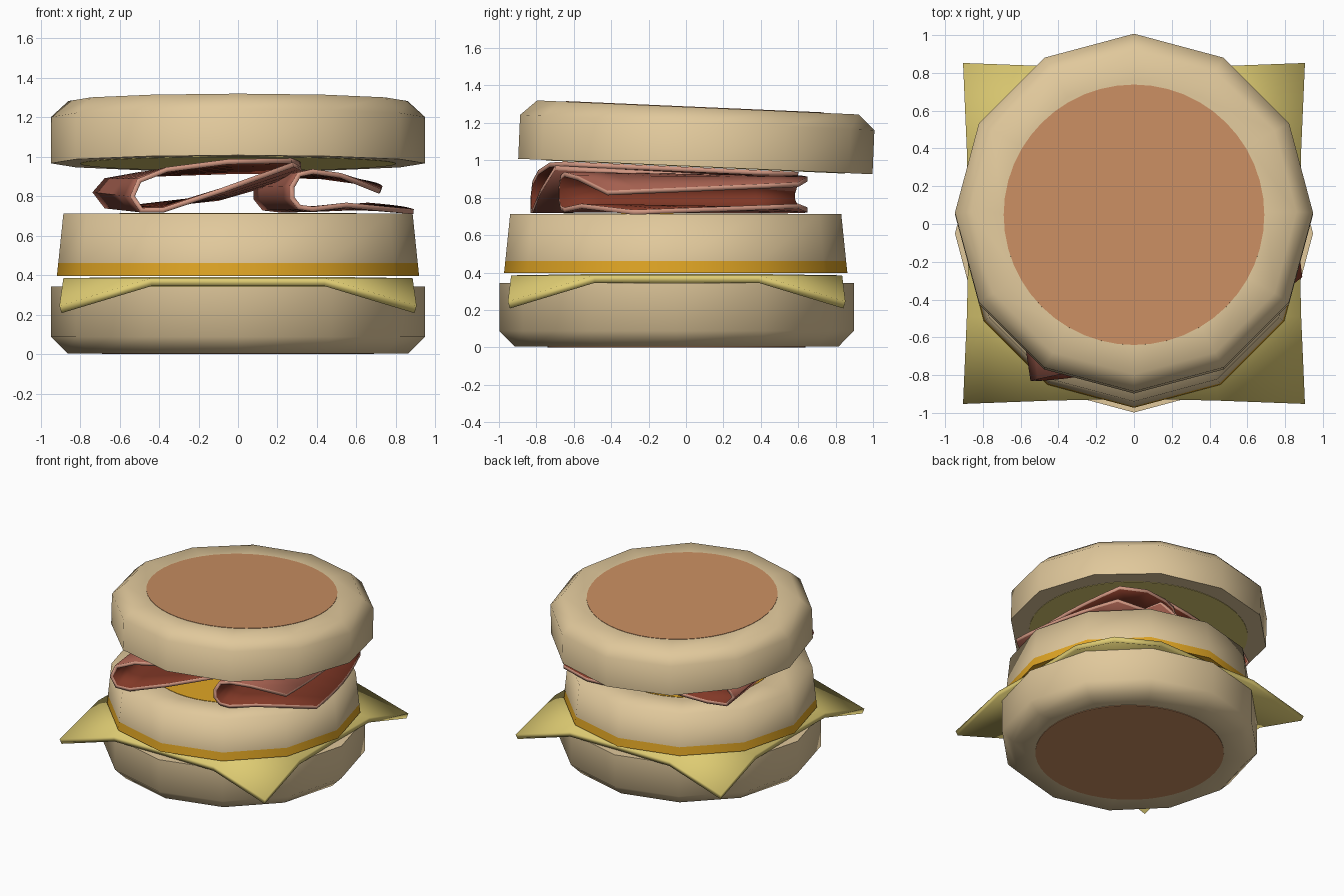
import bpy, bmesh, math
from mathutils import Vector

if "Cube" in bpy.data.objects:
    bpy.data.objects.remove(bpy.data.objects["Cube"])


def mat(name, r, g, b):
    m = bpy.data.materials.new(name)
    m.diffuse_color = (r, g, b, 1)
    m.use_nodes = True
    m.node_tree.nodes["Principled BSDF"].inputs["Base Color"].default_value = m.diffuse_color
    return m


CREAM = mat("cream", 0.75, 0.58, 0.33)
TOAST = mat("toasted brown", 0.58, 0.27, 0.12)
CHEESE = mat("cheese yellow", 0.73, 0.60, 0.17)
YOLK = mat("yolk orange", 0.75, 0.38, 0.018)
HAM_OUT = mat("ham red", 0.37, 0.115, 0.078)
HAM_IN = mat("ham dark red", 0.22, 0.04, 0.02)
HAM_RIM = mat("ham pink rim", 0.63, 0.305, 0.22)


def finish(name, bm, mats, angle, loc=(0, 0, 0), tilt=0.0):
    me = bpy.data.meshes.new(name)
    bm.to_mesh(me)
    bm.free()
    for m in mats:
        me.materials.append(m)
    ob = bpy.data.objects.new(name, me)
    bpy.context.collection.objects.link(ob)
    ob.location = loc
    ob.rotation_euler.x = math.radians(tilt)
    bpy.ops.object.select_all(action='DESELECT')
    ob.select_set(True)
    bpy.context.view_layer.objects.active = ob
    bpy.ops.object.shade_smooth_by_angle(angle=math.radians(angle))
    return ob


def lathe(bm, profile, segs, mats, dy=0.0):
    """Closed turned solid; profile (radius, z) runs bottom to top, one material per band."""
    rings = [[bm.verts.new((r * math.cos(2 * math.pi * k / segs),
                            r * math.sin(2 * math.pi * k / segs) + dy, z))
              for k in range(segs)] for r, z in profile]
    for a, b, m in zip(rings, rings[1:], mats[1:]):
        for k in range(segs):
            n = (k + 1) % segs
            bm.faces.new((a[k], a[n], b[n], b[k])).material_index = m
    bm.faces.new(rings[0][::-1]).material_index = mats[0]
    bm.faces.new(rings[-1]).material_index = mats[-1]


def plate(bm, r, z0, z1, m, dy=0.0):
    lathe(bm, [(r, z0), (r, z1)], 48, [m] * 3, dy)


# Bottom bun, toasted side down
bm = bmesh.new()
lathe(bm, [(0.70, 0.004), (0.865, 0.004), (0.948, 0.088), (0.948, 0.343)], 12, [0] * 5)
plate(bm, 0.69, 0.0, 0.006, 1)
plate(bm, 0.80, 0.341, 0.346, 2)
finish("bottom_bun", bm, [CREAM, TOAST, CHEESE], 88, (0, -0.05, 0))

# Top bun, tilted down towards the back
bm = bmesh.new()
lathe(bm, [(0.948, 0.0), (0.948, 0.235), (0.86, 0.316), (0.70, 0.316)], 12, [0] * 5)
plate(bm, 0.69, 0.314, 0.319, 1, -0.015)
plate(bm, 0.80, -0.003, 0.002, 2)
finish("top_bun", bm, [CREAM, TOAST, CHEESE], 88, (0, 0.05, 0.967), -2.5)

# Egg patty with a yolk-coloured bottom band and yolk disc on top
bm = bmesh.new()
lathe(bm, [(0.918, 0.397), (0.911, 0.462), (0.885, 0.713), (0.65, 0.713)], 12, [1, 1, 0, 0, 0])
plate(bm, 0.60, 0.711, 0.716, 1)
finish("egg_patty", bm, [CREAM, YOLK], 88, (0, -0.055, 0))

# Cheese slice with four drooping corners
bm = bmesh.new()
steps = [-0.89, -0.44, 0, 0.44, 0.89]
grid = []
for j, y in enumerate(steps):
    row = []
    for i, x in enumerate(steps):
        ex, ey, z = i in (0, 4), j in (0, 4), 0.392
        px, py = x, y
        if ex and ey:
            px, py, z = x * 1.017, y * 1.014, 0.245
        elif ex:
            px, z = math.copysign(0.885 if y else 0.875, x), 0.385
        elif ey:
            py, z = math.copysign(0.885 if x else 0.875, y), 0.385
        row.append(bm.verts.new((px, py, z)))
    grid.append(row)
for j in range(4):
    for i in range(4):
        a, b, c, d = grid[j][i], grid[j][i + 1], grid[j + 1][i + 1], grid[j + 1][i]
        if (i, j) in ((0, 0), (3, 3)):      # fold across the corner
            bm.faces.new((a, b, d))
            bm.faces.new((b, c, d))
        elif (i, j) in ((3, 0), (0, 3)):
            bm.faces.new((a, b, c))
            bm.faces.new((a, c, d))
        else:
            bm.faces.new((a, b, c, d))
ob = finish("cheese_slice", bm, [CHEESE], 60, (0, -0.05, 0))
so = ob.modifiers.new("thickness", 'SOLIDIFY')
so.thickness, so.offset = 0.04, -1


# Folded ham: loft between a front and a back section, each lower edge -> fold -> upper edge
def ham(name, front, back, bulge):
    bm = bmesh.new()
    n, rows = len(front), []
    for s in range(7):
        t = s / 6
        row = []
        for k, (f, b) in enumerate(zip(front, back)):
            p = Vector(f).lerp(Vector(b), t)
            out = abs(2 * k / (n - 1) - 1) ** 2        # open edges bow outwards
            p.x += bulge * out * math.sin(math.pi * t)
            row.append(bm.verts.new(p))
        rows.append(row)
    for a, b in zip(rows, rows[1:]):
        for k in range(n - 1):
            bm.faces.new((a[k], a[k + 1], b[k + 1], b[k]))
    ob = finish(name, bm, [HAM_OUT, HAM_IN, HAM_RIM], 70)
    so = ob.modifiers.new("thickness", 'SOLIDIFY')
    so.thickness, so.offset = 0.026, 0
    so.material_offset, so.material_offset_rim = 1, 2


ham("ham_slice_left",
    [(0.28, -0.70, 0.96), (-0.08, -0.78, 0.83), (-0.38, -0.82, 0.73), (-0.49, -0.83, 0.73),
     (-0.535, -0.83, 0.80), (-0.50, -0.82, 0.88), (-0.36, -0.79, 0.935), (-0.05, -0.73, 0.975),
     (0.27, -0.65, 0.98)],
    [(0.25, 0.60, 0.89), (-0.10, 0.57, 0.79), (-0.52, 0.48, 0.745), (-0.67, 0.45, 0.75),
     (-0.725, 0.44, 0.82), (-0.67, 0.44, 0.88), (-0.50, 0.47, 0.91), (-0.05, 0.55, 0.925),
     (0.25, 0.60, 0.925)], 0.06)

ham("ham_slice_right",
    [(0.89, -0.28, 0.722), (0.55, -0.56, 0.755), (0.38, -0.65, 0.735), (0.31, -0.67, 0.745),
     (0.275, -0.68, 0.79), (0.275, -0.68, 0.85), (0.31, -0.67, 0.91), (0.38, -0.65, 0.925),
     (0.52, -0.58, 0.905), (0.72, -0.42, 0.825)],
    [(0.66, 0.60, 0.755), (0.42, 0.65, 0.735), (0.22, 0.62, 0.73), (0.13, 0.60, 0.74),
     (0.09, 0.58, 0.79), (0.09, 0.58, 0.84), (0.13, 0.60, 0.89), (0.22, 0.62, 0.905),
     (0.42, 0.65, 0.90), (0.64, 0.60, 0.87)], 0.04)
